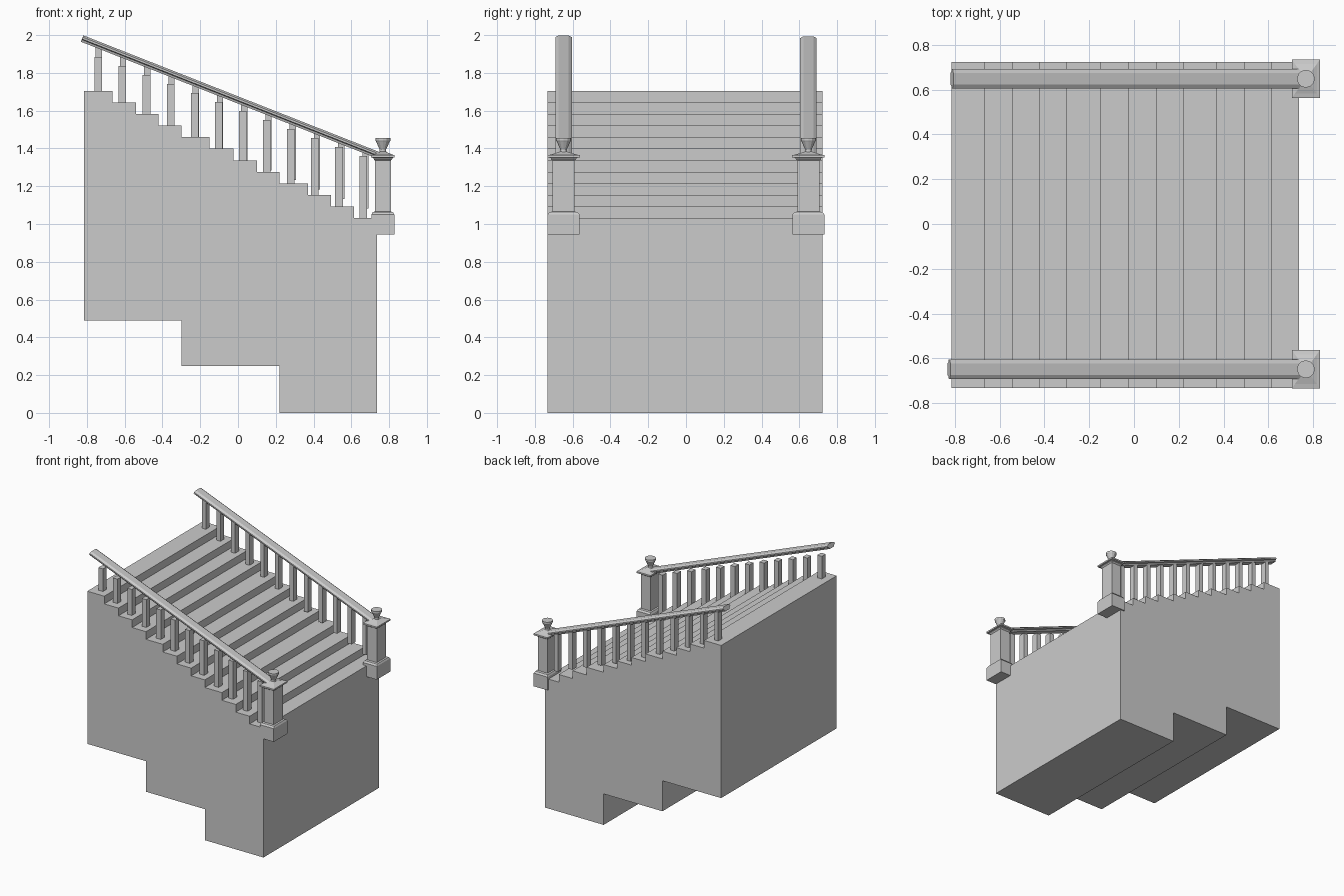
import bpy, bmesh
from mathutils import Vector

if "Cube" in bpy.data.objects:
    bpy.data.objects.remove(bpy.data.objects["Cube"])


def make_object(name, bm):
    bmesh.ops.recalc_face_normals(bm, faces=bm.faces)
    mesh = bpy.data.meshes.new(name)
    bm.to_mesh(mesh)
    bm.free()
    ob = bpy.data.objects.new(name, mesh)
    bpy.context.collection.objects.link(ob)
    return ob


def extrude_loop(bm, points, offset):
    face = bm.faces.new([bm.verts.new(p) for p in points])
    new = bmesh.ops.extrude_face_region(bm, geom=[face])["geom"]
    bmesh.ops.translate(bm, vec=offset,
                        verts=[v for v in new if isinstance(v, bmesh.types.BMVert)])


def stack(name, rings, make_ring):
    """Loft a closed solid through horizontal rings."""
    bm = bmesh.new()
    loops = [[bm.verts.new(p) for p in make_ring(r)] for r in rings]
    n = len(loops[0])
    for a, b in zip(loops, loops[1:]):
        for i in range(n):
            bm.faces.new((a[i], a[(i + 1) % n], b[(i + 1) % n], b[i]))
    bm.faces.new(loops[0])
    bm.faces.new(loops[-1])
    return make_object(name, bm)


# Stair body: twelve treads on top, three big notches underneath
tread_ends = [-0.665, -0.54, -0.42, -0.298, -0.15, -0.025,
              0.10, 0.22, 0.37, 0.493, 0.615, 0.737]
outline = [(-0.815, 0.49)]
x = -0.815
for i, end in enumerate(tread_ends):
    z = 1.705 - i * 0.0613
    outline += [(x, z), (end, z)]
    x = end
outline += [(0.737, 0), (0.22, 0), (0.22, 0.247), (-0.298, 0.247), (-0.298, 0.49)]
bm = bmesh.new()
extrude_loop(bm, [(px, -0.732, pz) for px, pz in outline], Vector((0, 1.454, 0)))
make_object("stair_body", bm)

SLOPE = -0.394
along = Vector((1, 0, SLOPE)).normalized()
up = Vector((-along.z, 0, along.x))
# Handrail cross-section: sideways, height below the top
rail_profile = [(-0.027, -0.036), (-0.032, -0.024), (-0.044, -0.02), (-0.044, -0.01),
                (-0.026, 0), (0.026, 0), (0.044, -0.01), (0.044, -0.02),
                (0.032, -0.024), (0.027, -0.036)]
# Square newel sections: half width x, half width y, height
newel_rings = [(0.061, 0.085, 0.945), (0.061, 0.085, 1.05), (0.054, 0.074, 1.063),
               (0.042, 0.058, 1.066), (0.042, 0.058, 1.335), (0.05, 0.068, 1.345),
               (0.05, 0.068, 1.35), (0.062, 0.086, 1.352), (0.062, 0.086, 1.364),
               (0.049, 0.066, 1.368), (0.012, 0.016, 1.384)]
# Round finial sections: radius, height
finial_rings = [(0.022, 1.365), (0.017, 1.388), (0.017, 1.394), (0.036, 1.436),
                (0.04, 1.442), (0.04, 1.456)]

for side, yc, x_start in (("near", -0.648, -0.819), ("far", 0.648, -0.806)):
    # Handrail
    start = Vector((x_start, yc, 1.997 + SLOPE * (x_start + 0.815)))
    bm = bmesh.new()
    extrude_loop(bm, [start + Vector((0, w, 0)) + up * h for w, h in rail_profile],
                 along * ((0.765 - x_start) / along.x))
    make_object(side + "_handrail", bm)

    # Balusters of equal length, stepping down parallel to the rail
    if side == "near":
        x0, x1, top0, top1, length, half = -0.739, 0.662, 1.885, 1.36, 0.335, 0.02
    else:
        x0, x1, top0, top1, length, half = -0.737, 0.675, 1.937, 1.378, 0.297, 0.017
    bm = bmesh.new()
    for i in range(12):
        t = i / 11
        bx, top = x0 + (x1 - x0) * t, top0 + (top1 - top0) * t
        extrude_loop(bm, [(bx + sx * half, yc + sy * 0.024, top - length)
                          for sx, sy in ((-1, -1), (1, -1), (1, 1), (-1, 1))],
                     Vector((0, 0, length)))
    make_object(side + "_balusters", bm)

    # Newel post with moulded base and cap
    stack(side + "_newel_post", newel_rings, lambda r: [
        (0.767 + sx * r[0], yc + sy * r[1], r[2])
        for sx, sy in ((-1, -1), (1, -1), (1, 1), (-1, 1))])

    # Finial
    circle = [Vector((1, 0)), ]
    bm_c = bmesh.new()
    bmesh.ops.create_circle(bm_c, segments=12, radius=1)
    circle = [v.co.copy() for v in bm_c.verts]
    bm_c.free()
    stack(side + "_finial", finial_rings, lambda r: [
        (0.767 + c.x * r[0], yc + c.y * r[0], r[1]) for c in circle])
